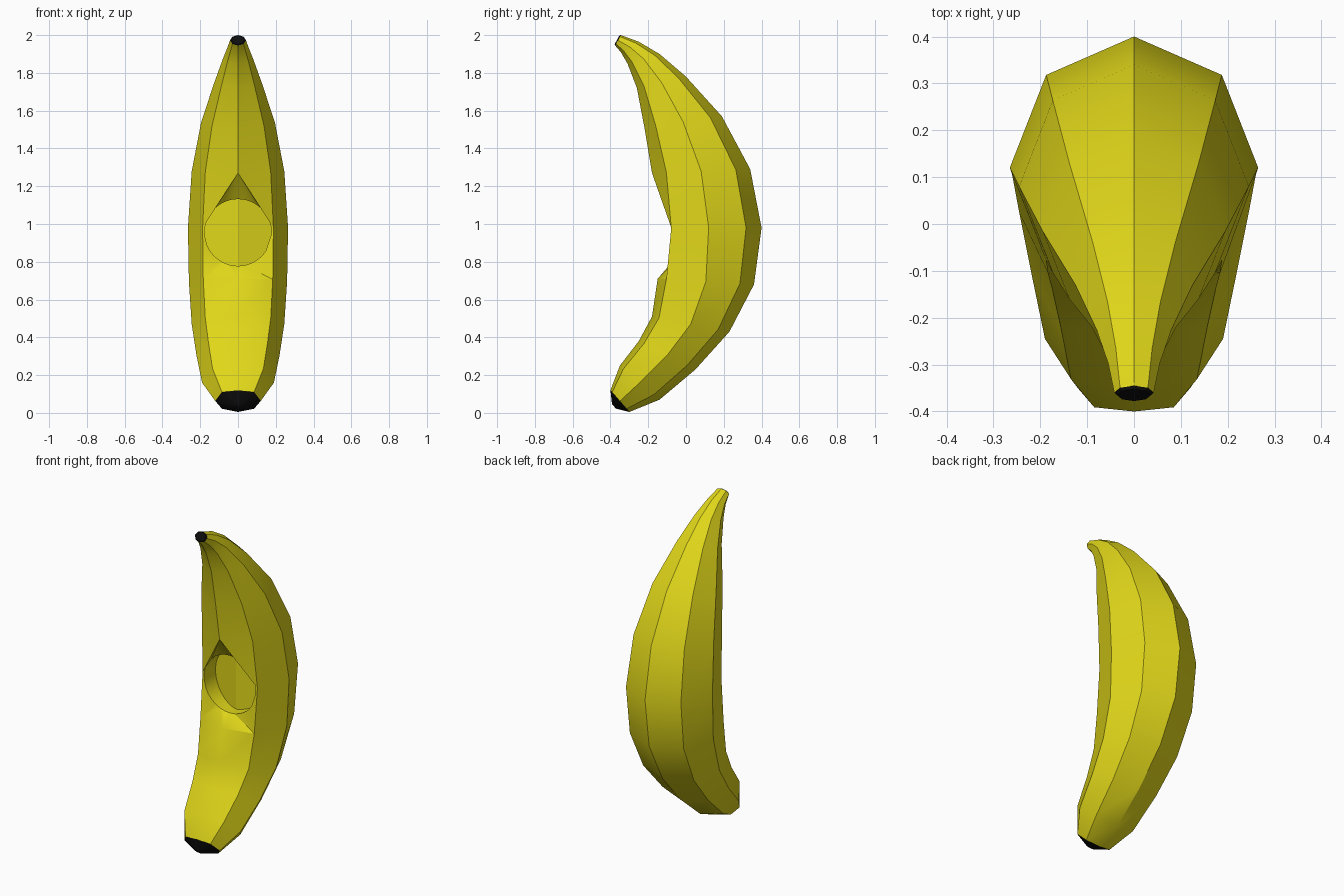
import bpy, bmesh, math
from mathutils import Vector

if "Cube" in bpy.data.objects:
    bpy.data.objects.remove(bpy.data.objects["Cube"])

# Rings: front (y, z), back (y, z), half width
RINGS = [
    (-.40, .12, -.30, .005, .12), (-.35, .25, -.14, .07, .19),
    (-.25, .38, .05, .23, .22), (-.18, .51, .23, .43, .245),
    (-.15, .71, .36, .68, .26), (-.16, .98, .40, .98, .265),
    (-.18, 1.27, .34, 1.29, .245), (-.22, 1.51, .19, 1.57, .195),
    (-.26, 1.72, .0, 1.78, .125), (-.31, 1.85, -.14, 1.90, .08),
    (-.345, 1.91, -.25, 1.965, .055), (-.375, 1.945, -.345, 2.0, .042)]


def ring(i):
    """Octagon: index 0 is the front centre, 4 the back centre."""
    fy, fz, by, bz, w = RINGS[i]
    f, b = Vector((0, fy, fz)), Vector((0, by, bz))
    pts = []
    for k in range(8):
        a = k * math.pi / 4
        t = (1 - math.cos(a)) / 2
        if k in (1, 7) and i < 5:
            t = .09                      # flatter lower front
        pts.append(f.lerp(b, t) + Vector((w * math.sin(a), 0, 0)))
    return pts


def finish(bm, name, color):
    bmesh.ops.recalc_face_normals(bm, faces=bm.faces)
    me = bpy.data.meshes.new(name)
    bm.to_mesh(me)
    bm.free()
    ob = bpy.data.objects.new(name, me)
    bpy.context.collection.objects.link(ob)
    mat = bpy.data.materials.new(name + "_colour")
    mat.diffuse_color = color
    mat.use_nodes = True
    mat.node_tree.nodes["Principled BSDF"].inputs["Base Color"].default_value = mat.diffuse_color
    me.materials.append(mat)
    bpy.ops.object.select_all(action='DESELECT')
    ob.select_set(True)
    bpy.context.view_layer.objects.active = ob
    bpy.ops.object.shade_smooth_by_angle(angle=math.radians(30))
    return ob


# Curved fruit body
bm = bmesh.new()
R = [[bm.verts.new(p) for p in ring(i)] for i in range(len(RINGS))]
for i in range(len(R) - 1):
    for k in range(8):
        if i in (4, 5) and k in (0, 7):
            continue                     # opening for the socket
        n = (k + 1) % 8
        bm.faces.new((R[i][k], R[i][n], R[i + 1][n], R[i + 1][k]))

# Round socket in the front: flat rim, short wall, slightly folded floor
N, RAD, ZC = 32, .177, .955
rim, floor = [], []
for j in range(N):
    a = 2 * math.pi * j / N
    x, z = RAD * math.sin(a), ZC + RAD * math.cos(a)
    rim.append(bm.verts.new((x, -.08, z)))
    floor.append(bm.verts.new((x, .3 * abs(x) - .02, z)))
outer = [(0, R[6][0]), (90, R[5][1]), (140, R[4][1]),
         (180, R[4][0]), (220, R[4][7]), (270, R[5][7])]


def nearest(j):
    d = 360 * j / N
    return min(range(6), key=lambda q: abs((outer[q][0] - d + 180) % 360 - 180))


for j in range(N):
    m = (j + 1) % N
    p, q = nearest(j), nearest(m)
    bm.faces.new((outer[p][1], rim[j], rim[m]))
    if p != q:
        bm.faces.new((outer[p][1], rim[m], outer[q][1]))
    bm.faces.new((rim[j], rim[m], floor[m], floor[j]))
bm.faces.new(floor[:N // 2 + 1])
bm.faces.new(floor[N // 2:] + floor[:1])
for k in (1, 7):
    bm.faces.new((R[6][0], R[6][k], R[5][k]))
finish(bm, "fruit_body", (.75, .68, .01, 1))


# Dark ends: a rim octagon stepping to a smaller end face
def end_cap(name, i, tip, scale):
    bm = bmesh.new()
    pts = ring(i)
    mid = sum(pts, Vector()) / 8
    tip = Vector(tip)
    a = [bm.verts.new(p) for p in pts]
    b = [bm.verts.new(tip + (p - mid) * scale) for p in pts]
    for k in range(8):
        n = (k + 1) % 8
        bm.faces.new((a[k], a[n], b[n], b[k]))
    bm.faces.new(b)
    finish(bm, name, (.004, .004, .004, 1))


end_cap("base_tip", 0, (0, -.382, .035), .2)
end_cap("stem_tip", len(RINGS) - 1, (0, -.365, 1.975), .85)
